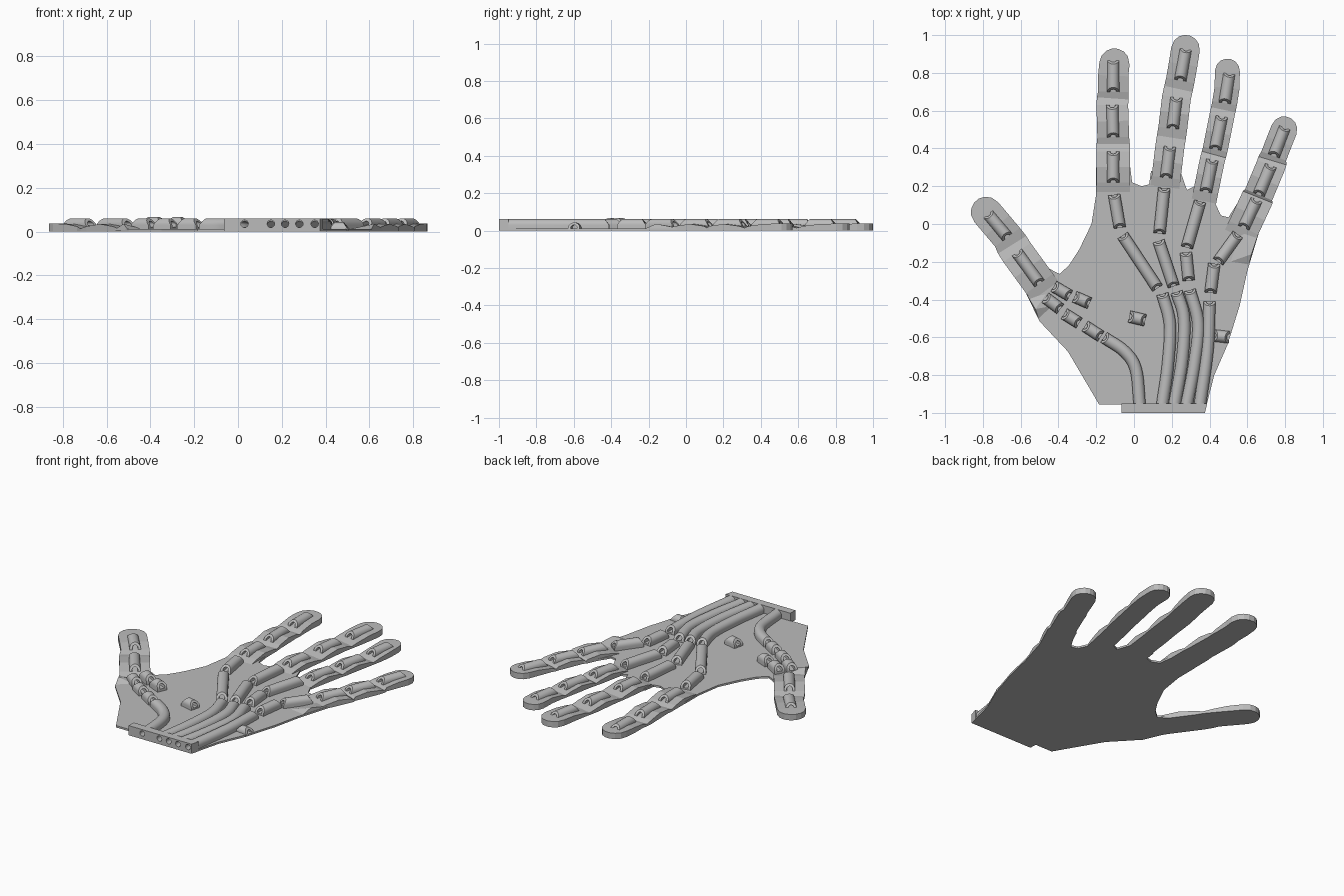
import bpy, bmesh, math
from mathutils import Vector

if "Cube" in bpy.data.objects:
    bpy.data.objects.remove(bpy.data.objects["Cube"])

grey = bpy.data.materials.new("plain grey")
grey.use_nodes = True
grey.diffuse_color = (0.5, 0.5, 0.5, 1)
grey.node_tree.nodes["Principled BSDF"].inputs["Base Color"].default_value = (0.5, 0.5, 0.5, 1)

PLATE, PAD = 0.012, 0.037


def finish(name, bm, smooth=False):
    bmesh.ops.recalc_face_normals(bm, faces=bm.faces)
    me = bpy.data.meshes.new(name)
    bm.to_mesh(me)
    bm.free()
    me.materials.append(grey)
    ob = bpy.data.objects.new(name, me)
    bpy.context.collection.objects.link(ob)
    if smooth:
        bpy.ops.object.select_all(action='DESELECT')
        ob.select_set(True)
        bpy.context.view_layer.objects.active = ob
        bpy.ops.object.shade_smooth_by_angle(angle=math.radians(35))
    return ob


def prism(name, pts, z0, z1):
    bm = bmesh.new()
    face = bm.faces.new([bm.verts.new((x, y, z0)) for x, y in pts])
    ext = bmesh.ops.extrude_face_region(bm, geom=[face])
    verts = [g for g in ext["geom"] if isinstance(g, bmesh.types.BMVert)]
    bmesh.ops.translate(bm, verts=verts, vec=(0, 0, z1 - z0))
    return finish(name, bm)


def loft(name, rings, closed, smooth=False):
    """Skin equal-length rings; closed joins the last ring to the first."""
    bm = bmesh.new()
    rows = [[bm.verts.new(p) for p in r] for r in rings]
    n = len(rows[0])
    pairs = list(zip(rows, rows[1:]))
    if closed:
        pairs.append((rows[-1], rows[0]))
    else:
        bm.faces.new(rows[0])
        bm.faces.new(rows[-1])
    for a, b in pairs:
        for i in range(n):
            j = (i + 1) % n
            bm.faces.new((a[i], a[j], b[j], b[i]))
    return finish(name, bm, smooth)


def side_vectors(path):
    out = []
    for i in range(len(path)):
        d = (path[min(i + 1, len(path) - 1)] - path[max(i - 1, 0)]).normalized()
        out.append((d, Vector((-d.y, d.x))))
    return out


def smooth_path(pts, steps=6):
    """Catmull-Rom curve through the points."""
    p = [Vector(q) for q in pts]
    if len(p) == 2:
        return p
    p = [2 * p[0] - p[1]] + p + [2 * p[-1] - p[-2]]
    out = []
    for a, b, c, d in zip(p, p[1:], p[2:], p[3:]):
        for k in range(steps):
            t = k / steps
            out.append(0.5 * (2 * b + (c - a) * t + (2 * a - 5 * b + 4 * c - d) * t * t
                              + (3 * b - a - 3 * c + d) * t ** 3))
    return out + [p[-2]]


def tube(name, pts, lift=0.0, cut_end=True):
    """Hollow arched guide with ends sloping back towards the crown."""
    path = smooth_path(pts)
    frames = side_vectors(path)
    arc = [math.pi * k / 12 for k in range(13)]
    outer = [(0.032, 0.006)] + [(0.032 * math.cos(a), 0.03 + 0.031 * math.sin(a)) for a in arc] + [(-0.032, 0.006)]
    inner = [(0.015, 0.022)] + [(0.017 * math.cos(a), 0.032 + 0.016 * math.sin(a)) for a in arc] + [(-0.015, 0.022)]

    def ring(section, i):
        d, s = frames[i]
        res = []
        for u, z in section:
            back = max(0, z - 0.03) * 0.75
            if i == 0:
                shift = back
            elif i == len(path) - 1 and cut_end:
                shift = -back
            else:
                shift = 0
            p = path[i] + s * u + d * shift
            res.append((p.x, p.y, max(0.002, z + lift)))
        return res

    order = range(len(path))
    rings = [ring(outer, i) for i in order] + [ring(inner, i) for i in reversed(order)]
    return loft(name, rings, True, True)


def finger(name, tip, tubes, w_tip, w_base):
    """Rounded finger pad, thick under each guide and thin at each joint."""
    tip = Vector(tip)
    first = Vector(tubes[0][1])
    axis = (first - tip).normalized()
    path, width, height = [], [], []

    def add(p, w, h):
        path.append(p)
        width.append(w)
        height.append(h)

    for a in (12, 35, 60, 90):
        r = math.radians(a)
        add(tip + axis * w_tip * (1 - math.cos(r)), w_tip * math.sin(r), PAD)
    for i, (a, b) in enumerate(tubes):
        a, b = Vector(a), Vector(b)
        w = w_tip + (w_base - w_tip) * i / (len(tubes) - 1)
        if i:
            add((path_end + a) / 2, w, PLATE + 0.002)
            add(a, w, 0.024)
        add((a + b) / 2, w, PAD - 0.002)
        add(b, w, 0.024)
        path_end = b
    add(path_end + (path_end - a).normalized() * 0.05, w_base, PLATE)
    rings = []
    for p, w, h, (d, s) in zip(path, width, height, side_vectors(path)):
        l, r = p + s * w, p - s * w
        rings.append([(l.x, l.y, 0), (r.x, r.y, 0), (r.x, r.y, h), (l.x, l.y, h)])
    loft(name, rings, False)


def hill(name, base, apex):
    bm = bmesh.new()
    vs = [bm.verts.new((x, y, 0.005)) for x, y in base]
    top = bm.verts.new(apex)
    bm.faces.new(vs)
    for i in range(len(vs)):
        bm.faces.new((vs[i], vs[(i + 1) % len(vs)], top))
    finish(name, bm)


# Palm plate
prism("palm", [
    (-.185, -.955), (.385, -.955), (.425, -.8), (.495, -.64), (.56, -.43), (.6, -.25), (.675, 0),
    (.74, .18), (.56, .13), (.5, .035), (.46, .045), (.43, .11), (.465, .28), (.35, .3), (.32, .2),
    (.28, .18), (.245, .28), (.09, .28), (.08, .21), (.04, .2), (-.01, .22), (-.02, .3), (-.2, .3),
    (-.2, .16), (-.225, 0), (-.29, -.135), (-.345, -.22), (-.395, -.265), (-.46, -.23), (-.525, -.135),
    (-.63, -.27), (-.55, -.4), (-.5, -.515), (-.35, -.675)], 0, PLATE)

# Finger guides, tip first; the first ones ride on the finger pads
guides = {
    "index": [((-.11, .87), (-.11, .70)), ((-.115, .63), (-.11, .46)), ((-.11, .385), (-.11, .22)),
              ((-.105, .155), (-.075, -.02)), ((-.06, -.06), (.125, -.34))],
    "middle": [((.275, .93), (.245, .76)), ((.225, .67), (.205, .505)), ((.19, .41), (.17, .245)),
               ((.16, .19), (.135, -.05)), ((.13, -.09), (.21, -.33))],
    "ring": [((.505, .80), (.48, .64)), ((.465, .57), (.43, .395)), ((.415, .34), (.38, .17)),
             ((.35, .12), (.28, -.125)), ((.275, -.15), (.29, -.30))],
    "little": [((.80, .515), (.74, .36)), ((.725, .31), (.66, .155)), ((.65, .13), (.58, -.02)),
               ((.55, -.055), (.445, -.2)), ((.425, -.21), (.405, -.365))],
    "thumb": [((-.775, .055), (-.67, -.07)), ((-.62, -.15), (-.5, -.315)), ((-.47, -.39), (-.39, -.45)),
              ((-.37, -.475), (-.29, -.525)), ((-.26, -.54), (-.175, -.595))],
}
pads = {"index": ((-.10, .93), 3, .08, .088), "middle": ((.285, 1.0), 3, .076, .077),
        "ring": ((.5, .875), 3, .066, .066), "little": ((.82, .565), 3, .07, .085),
        "thumb": ((-.835, .125), 2, .082, .088)}
for key, (tip, count, w0, w1) in pads.items():
    finger(key + "_pad", tip, guides[key][:count], w0, w1)
    for i, ends in enumerate(guides[key]):
        tube(f"{key}_guide_{i + 1}", ends)

# Loose guides on the palm
tube("thumb_loop_guide_1", [(-.425, -.33), (-.34, -.38)], 0.006)
tube("thumb_loop_guide_2", [(-.315, -.385), (-.235, -.42)], 0.006)
tube("palm_guide", [(-.025, -.49), (.06, -.51)])
tube("edge_guide", [(.42, -.59), (.505, -.6)], -0.018)

# Long curved guides running to the wrist
runs = {"thumb": [(-.16, -.6), (-.05, -.675), (.01, -.77), (.03, -.955)],
        "index": [(.15, -.37), (.19, -.53), (.18, -.74), (.15, -.955)],
        "middle": [(.225, -.36), (.265, -.5), (.255, -.72), (.215, -.955)],
        "ring": [(.295, -.35), (.34, -.53), (.32, -.74), (.28, -.955)],
        "little": [(.4, -.41), (.39, -.66), (.35, -.955)]}
for key, pts in runs.items():
    tube(key + "_wrist_guide", pts, 0, False)

# Wrist bar with one hole for each guide
bar = prism("wrist_bar", [(-.065, -1), (.375, -1), (.388, -.95), (-.065, -.95)], 0, .061)
for key, pts in runs.items():
    bpy.ops.mesh.primitive_cylinder_add(vertices=16, radius=.017, depth=.2, rotation=(math.pi / 2, 0, 0),
                                        location=(pts[-1][0], -.975, .036))
    cutter = bpy.context.object
    cutter.name = key + "_hole_cutter"
    cutter.hide_render = True
    cutter.hide_viewport = True
    mod = bar.modifiers.new(key + "_hole", 'BOOLEAN')
    mod.operation, mod.object, mod.solver = 'DIFFERENCE', cutter, 'EXACT'

# Raised ridges at the little finger and thumb roots
hill("little_root_ridge", [(.675, 0), (.605, -.23), (.48, -.21), (.56, .02)], (.622, -.16, .036))
hill("thumb_root_ridge", [(-.57, -.37), (-.5, -.515), (-.41, -.43), (-.45, -.35)], (-.522, -.45, .036))
